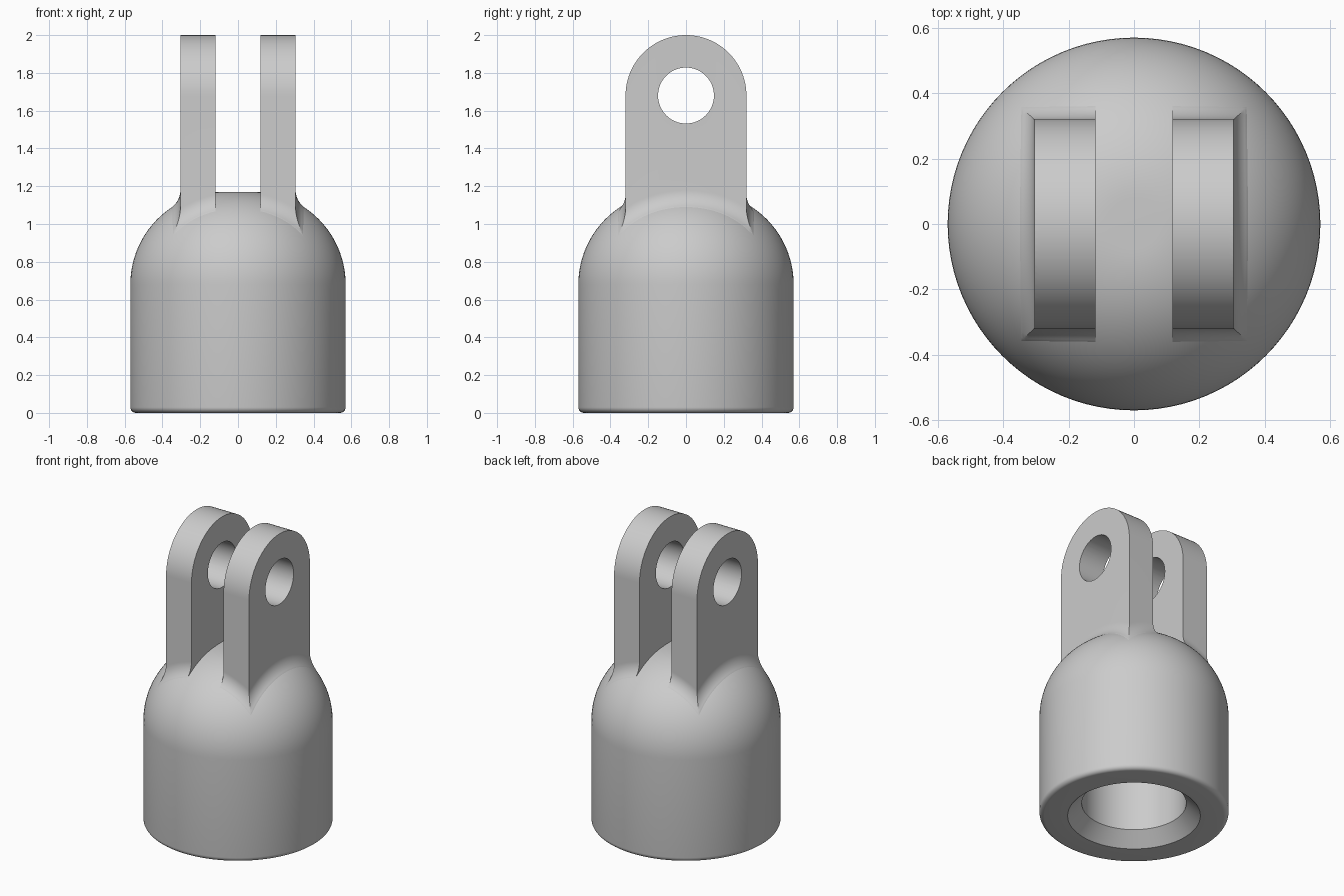
import bpy, bmesh
from math import pi, sin, cos, sqrt
from mathutils import Vector

if "Cube" in bpy.data.objects:
    bpy.data.objects.remove(bpy.data.objects["Cube"])

steel = bpy.data.materials.new("satin_grey_metal")
steel.use_nodes = True
GREY = (0.6, 0.6, 0.6, 1)
steel.diffuse_color = GREY
steel.node_tree.nodes["Principled BSDF"].inputs["Base Color"].default_value = GREY

# Main dimensions
BODY_R, SHOULDER_Z, DOME_R = 0.57, 0.68, 0.49
CORE = BODY_R - DOME_R
HALF_X, HALF_Y, SLOT = 0.305, 0.32, 0.118
EYE_Z, EYE_R, FILLET = 1.68, 0.148, 0.114


def finish(bm, name):
    bmesh.ops.recalc_face_normals(bm, faces=bm.faces)
    if bm.calc_volume(signed=True) < 0:
        bmesh.ops.reverse_faces(bm, faces=bm.faces)
    mesh = bpy.data.meshes.new(name)
    bm.to_mesh(mesh)
    bm.free()
    obj = bpy.data.objects.new(name, mesh)
    bpy.context.collection.objects.link(obj)
    mesh.materials.append(steel)
    return obj


def arc(cx, cz, r, a0, a1, n):
    steps = [a0 + (a1 - a0) * i / n for i in range(n + 1)]
    return [(cx + r * cos(a), cz + r * sin(a)) for a in steps]


def lathe(name, profile, segments=96):
    bm = bmesh.new()
    verts = [bm.verts.new((r, 0, z)) for r, z in profile]
    edges = [bm.edges.new(pair) for pair in zip(verts, verts[1:])]
    bmesh.ops.spin(bm, geom=verts + edges, cent=(0, 0, 0), axis=(0, 0, 1),
                   angle=2 * pi, steps=segments, use_merge=True)
    bmesh.ops.remove_doubles(bm, verts=bm.verts, dist=1e-5)
    return finish(bm, name)


def fillet_side(wall, along, n=12):
    """Rolling-ball blend from the dome up to a vertical wall: (across, along, z)."""
    cx = wall + FILLET
    r = sqrt(cx * cx + along * along)
    reach = DOME_R + FILLET
    height = sqrt(reach ** 2 - (r - CORE) ** 2)
    centre = Vector((cx, along, SHOULDER_Z + height))
    down = -Vector((cx / r * (r - CORE), along / r * (r - CORE), height)) / reach
    to_wall = Vector((-1, 0, 0))
    points = [centre + down.slerp(to_wall, i / n) * FILLET for i in range(n + 1)]
    points[0] = points[0] + down * 0.003
    root = Vector((points[0].x * 0.75, points[0].y, 0.74))
    return [root] + points


def slab(name, wall, top, swap):
    """Loft a wall section with a blended foot on both sides."""
    bm = bmesh.new()
    rings = []
    stations = 48
    for i in range(stations + 1):
        along = -0.49 + 0.98 * i / stations
        side = fillet_side(wall, along)
        ring = side + [Vector((x, along, z)) for x, z in top]
        ring += [Vector((-p.x, p.y, p.z)) for p in reversed(side)]
        if swap:
            ring = [Vector((p.y, p.x, p.z)) for p in ring]
        rings.append([bm.verts.new(p) for p in ring])
    for a, b in zip(rings, rings[1:]):
        for j in range(len(a)):
            k = (j + 1) % len(a)
            bm.faces.new((a[j], a[k], b[k], b[j]))
    caps = [bm.faces.new(rings[0]), bm.faces.new(rings[-1])]
    bmesh.ops.triangulate(bm, faces=caps)
    return finish(bm, name)


def combine(target, tool, operation):
    tool.hide_render = True
    mod = target.modifiers.new(operation.lower(), 'BOOLEAN')
    mod.operation, mod.solver, mod.object = operation, 'EXACT', tool
    bpy.context.view_layer.objects.active = target
    bpy.ops.object.modifier_apply(modifier=mod.name)
    bpy.data.objects.remove(tool)


# Round body with chamfered blind bore and domed shoulder
body = lathe("socket_body",
             [(0, 0.7), (0.315, 0.7), (0.315, 0.085), (0.4, 0)]
             + arc(BODY_R - 0.03, 0.03, 0.03, -pi / 2, 0, 6)
             + arc(CORE, SHOULDER_Z, DOME_R, 0, pi / 2, 32) + [(0, SHOULDER_Z + DOME_R)])

# Fork arms: flat-sided slab crossed with a round-topped slab
fork = slab("fork_arms", HALF_X, [(HALF_X, 2.1), (-HALF_X, 2.1)], False)
rounded = slab("rounded_outline", HALF_Y, arc(0, EYE_Z, HALF_Y, 0, pi, 48), True)
combine(fork, rounded, 'INTERSECT')

# Slot between the arms
bm = bmesh.new()
bmesh.ops.create_cube(bm, size=2)
for v in bm.verts:
    v.co = Vector((v.co.x * SLOT, v.co.y, v.co.z + 1.5))
combine(fork, finish(bm, "slot_cutter"), 'DIFFERENCE')

# Pin hole through both arms
bm = bmesh.new()
bmesh.ops.create_cone(bm, cap_ends=True, segments=64, radius1=EYE_R, radius2=EYE_R, depth=2)
for v in bm.verts:
    v.co = Vector((v.co.z, v.co.y, v.co.x + EYE_Z))
combine(fork, finish(bm, "pin_hole_cutter"), 'DIFFERENCE')

# Smooth shading with crisp edges
for obj in (body, fork):
    bpy.ops.object.select_all(action='DESELECT')
    obj.select_set(True)
    bpy.context.view_layer.objects.active = obj
    bpy.ops.object.shade_smooth_by_angle(angle=pi / 6)
